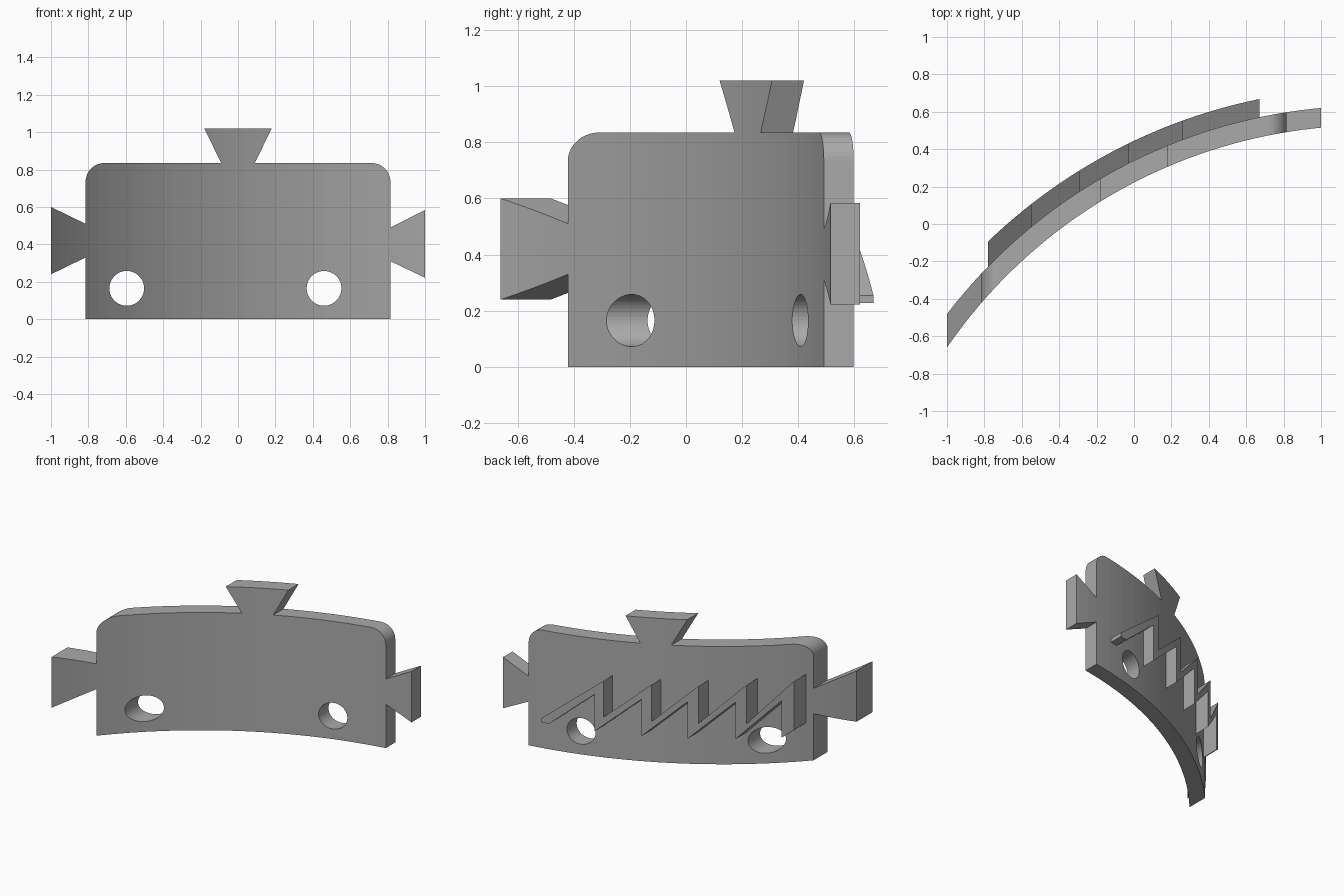
import bpy, bmesh, math

CX, CY = 1.2565, -2.211                     # axis of the curved wall
R_FRONT, R_BACK, R_RELIEF = 2.738, 2.843, 2.938

cube = bpy.data.objects.get("Cube")
if cube:
    bpy.data.objects.remove(cube, do_unlink=True)

grey = bpy.data.materials.new("plain_grey")
grey.use_nodes = True
colour = (0.4, 0.4, 0.4, 1)
grey.diffuse_color = colour
grey.node_tree.nodes["Principled BSDF"].inputs["Base Color"].default_value = colour


def prism(name, points, offset):
    """Closed solid made by sweeping one polygon along an offset."""
    bm = bmesh.new()
    face = bm.faces.new([bm.verts.new(p) for p in points])
    swept = bmesh.ops.extrude_face_region(bm, geom=[face])["geom"]
    bmesh.ops.translate(bm, vec=offset, verts=[g for g in swept if isinstance(g, bmesh.types.BMVert)])
    bmesh.ops.recalc_face_normals(bm, faces=bm.faces)
    mesh = bpy.data.meshes.new(name)
    bm.to_mesh(mesh)
    bm.free()
    obj = bpy.data.objects.new(name, mesh)
    bpy.context.collection.objects.link(obj)
    mesh.materials.append(grey)
    return obj


def shell(name, inner, outer, steps=44):
    """Upright curved wall between two radii."""
    angles = [math.radians(2 + 60 * i / steps) for i in range(steps + 1)]
    arc = lambda r, seq: [(CX - r * math.sin(a), CY + r * math.cos(a), -0.2) for a in seq]
    return prism(name, arc(inner, angles) + arc(outer, angles[::-1]), (0, 0, 1.5))


def outline(name, profile):
    """Front outline swept through the full depth."""
    return prism(name, [(x, -1.5, z) for x, z in profile], (0, 3, 0))


def combine(obj, cutter, operation):
    mod = obj.modifiers.new(operation.lower(), 'BOOLEAN')
    mod.operation, mod.object, mod.solver = operation, cutter, 'EXACT'
    bpy.context.view_layer.objects.active = obj
    bpy.ops.object.modifier_apply(modifier=mod.name)
    bpy.data.objects.remove(cutter, do_unlink=True)


def arc_points(x, z, r, start, end, steps):
    return [(x + r * math.cos(math.radians(start + (end - start) * i / steps)),
             z + r * math.sin(math.radians(start + (end - start) * i / steps)))
            for i in range(steps + 1)]


# Wall with rounded top corners and three flared tabs
W, H, R = 0.815, 0.835, 0.1
profile = [(-W, 0), (W, 0), (W, 0.31), (1, 0.222), (1, 0.584), (W, 0.49)]
profile += arc_points(W - R, H - R, R, 0, 90, 10)
profile += [(0.09, H), (0.18, 1.02), (-0.18, 1.02), (-0.09, H)]
profile += arc_points(R - W, H - R, R, 90, 180, 10)
profile += [(-W, 0.51), (-1, 0.6), (-1, 0.24), (-W, 0.33)]

wall = shell("curved_wall", R_FRONT, R_BACK)
combine(wall, outline("wall_outline", profile), 'INTERSECT')

# Round holes through the wall
for x in (-0.595, 0.46):
    hole = outline("hole_cutter", arc_points(x, 0.165, 0.093, 0, 360, 40)[:-1])
    combine(wall, hole, 'DIFFERENCE')

# Raised zigzag band on the back
peaks = [(0.26, 0.587), (-0.03, 0.59), (-0.295, 0.595), (-0.55, 0.605), (-0.78, 0.615)]
upper = [(0.67, 0.255)]
lower = [(0.67, 0.228), (0.615, 0.228)]
for x, z in peaks:
    upper.append((x, z))
    if x > -0.7:
        upper.append((x, 0.33))
    lower += [(x + 0.058, 0.484), (x + 0.058, 0.222)]
lower.append((-0.78, 0.27))

band = shell("zigzag_band", R_BACK - 0.01, R_RELIEF)
combine(band, outline("band_outline", upper + lower[::-1]), 'INTERSECT')
